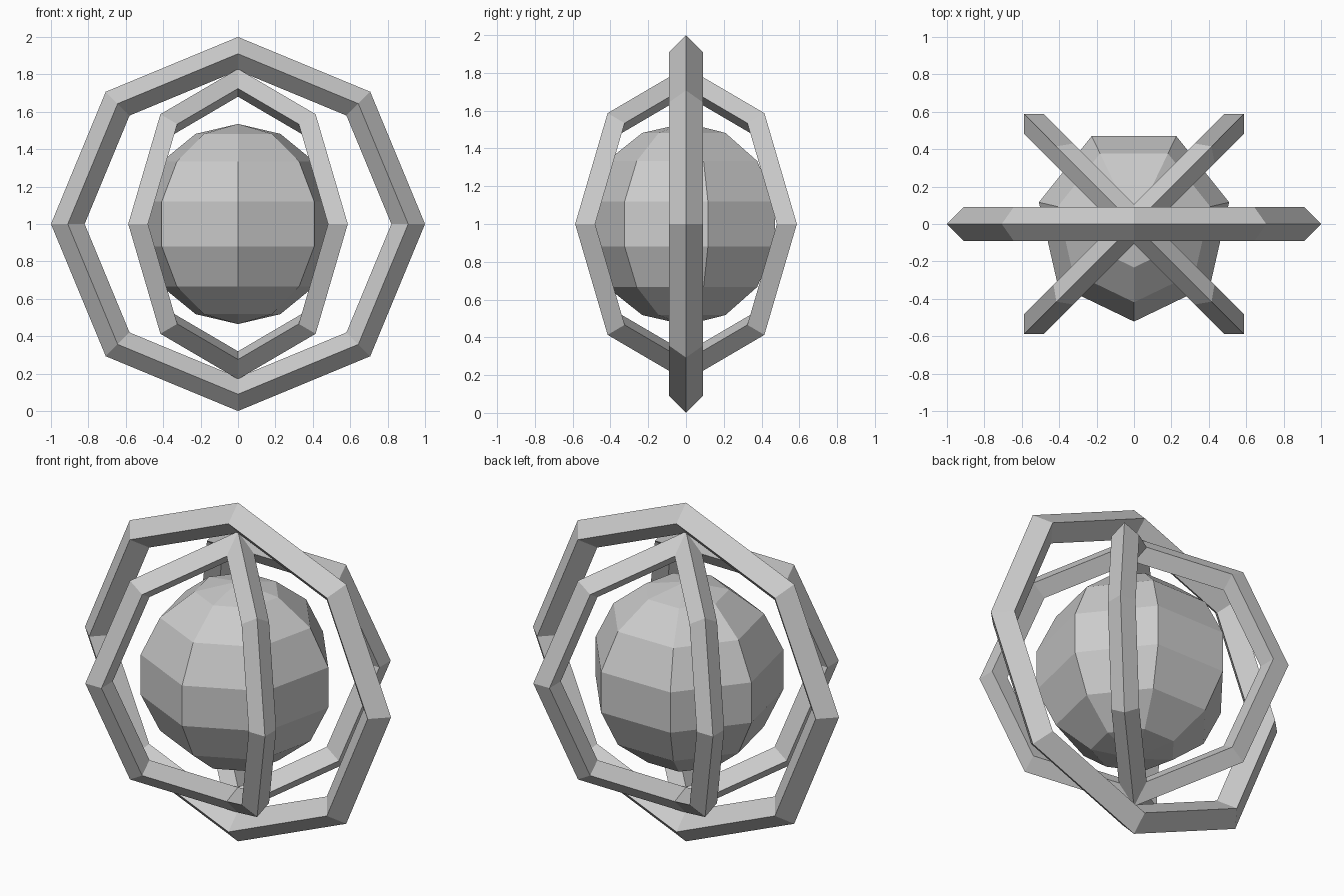
import bpy, bmesh
from math import radians, atan2, pi
from mathutils import Matrix

if "Cube" in bpy.data.objects:
    bpy.data.objects.remove(bpy.data.objects["Cube"])

CENTRE = (0, 0, 1)


def ring(name, scale, turn):
    """Upright octagonal ring with a diamond cross-section."""
    bpy.ops.mesh.primitive_torus_add(
        major_segments=8, minor_segments=4,
        major_radius=0.91 * scale, minor_radius=0.09 * scale,
        location=CENTRE, rotation=(radians(90), 0, radians(turn)))
    obj = bpy.context.object
    obj.name = name
    bpy.ops.object.shade_flat()


# Large outer ring and two smaller crossed rings
ring("outer_ring", 1.0, 0)
ring("inner_ring_a", 0.83, 45)
ring("inner_ring_b", 0.83, -45)

# Seven-sided faceted core, one meridian facing the front
bm = bmesh.new()
bmesh.ops.create_uvsphere(bm, u_segments=7, v_segments=7, radius=0.535)
widest = max(bm.verts, key=lambda v: v.co.xy.length)
spin = -pi / 2 - atan2(widest.co.y, widest.co.x)
bmesh.ops.rotate(bm, verts=bm.verts, matrix=Matrix.Rotation(spin, 3, 'Z'))
mesh = bpy.data.meshes.new("core")
bm.to_mesh(mesh)
bm.free()
core = bpy.data.objects.new("core", mesh)
core.location = CENTRE
bpy.context.collection.objects.link(core)
